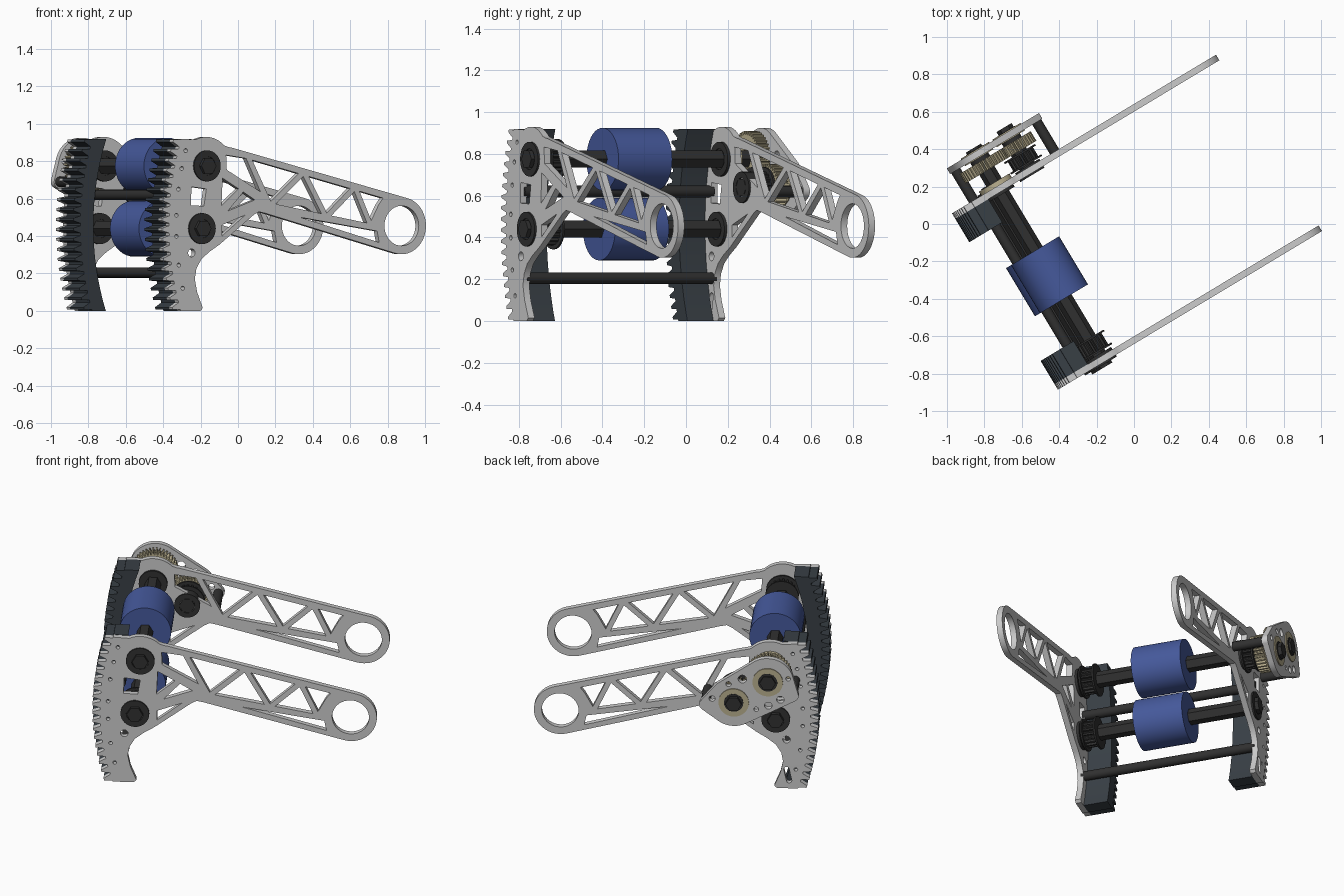
import bpy, bmesh
from math import sin, cos, asin, pi, radians, hypot
from mathutils import Matrix, Vector
from mathutils.geometry import convex_hull_2d

if "Cube" in bpy.data.objects:
    bpy.data.objects.remove(bpy.data.objects["Cube"])

# Local frame: s along the arms, t across the machine, z up; whole model is turned 31 degrees
TURN = Matrix.Rotation(radians(31), 4, 'Z') @ Matrix.Rotation(pi / 2, 4, 'X')


def material(name, rgb):
    m = bpy.data.materials.new(name)
    m.diffuse_color = (*rgb, 1)
    m.use_nodes = True
    m.node_tree.nodes["Principled BSDF"].inputs["Base Color"].default_value = m.diffuse_color
    return m


BLACK = material("black", (0.03, 0.03, 0.03))
SLATE = material("slate", (0.04, 0.05, 0.06))
BLUE = material("blue", (0.06, 0.10, 0.33))
TAN = material("tan", (0.50, 0.44, 0.28))


def slab(name, loops, t0, t1, mat=None):
    """Extrude an outline (first loop) with holes (other loops) from t0 to t1."""
    cu = bpy.data.curves.new(name, 'CURVE')
    cu.dimensions, cu.fill_mode, cu.extrude = '2D', 'BOTH', abs(t1 - t0) / 2
    for loop in loops:
        sp = cu.splines.new('POLY')
        sp.points.add(len(loop) - 1)
        for p, q in zip(sp.points, loop):
            p.co = (q[0], q[1], 0, 1)
        sp.use_cyclic_u = True
    tmp = bpy.data.objects.new(name + "_tmp", cu)
    bpy.context.collection.objects.link(tmp)
    me = bpy.data.meshes.new_from_object(tmp.evaluated_get(bpy.context.evaluated_depsgraph_get()))
    bpy.data.objects.remove(tmp)
    bm = bmesh.new()
    bm.from_mesh(me)
    bmesh.ops.remove_doubles(bm, verts=bm.verts, dist=1e-5)
    bmesh.ops.recalc_face_normals(bm, faces=bm.faces)
    bm.to_mesh(me)
    bm.free()
    me.transform(TURN @ Matrix.Translation((0, 0, -(t0 + t1) / 2)))
    me.name = name
    me.materials.clear()
    if mat:
        me.materials.append(mat)
    ob = bpy.data.objects.new(name, me)
    bpy.context.collection.objects.link(ob)
    bpy.ops.object.select_all(action='DESELECT')
    bpy.context.view_layer.objects.active = ob
    ob.select_set(True)
    bpy.ops.object.shade_smooth_by_angle(angle=radians(25))
    return ob


def arc(c, r, a0, a1, n):
    return [(c[0] + r * cos(a0 + (a1 - a0) * i / n), c[1] + r * sin(a0 + (a1 - a0) * i / n)) for i in range(n + 1)]


def circle(c, r, n=32):
    return arc(c, r, 0, 2 * pi, n)[:-1]


def rod(name, c, r, t0, t1, mat, n=32):
    return slab(name, [circle(c, r, n)], t0, t1, mat)


def ring(name, c, r, hole, t0, t1, mat):
    return slab(name, [circle(c, r), circle(c, hole)], t0, t1, mat)


def toothed(c, r_out, r_in, teeth):
    step = 2 * pi / teeth
    return [(c[0] + r * cos((i + f) * step), c[1] + r * sin((i + f) * step))
            for i in range(teeth) for f, r in ((0, r_in), (.25, r_in), (.45, r_out), (.8, r_out))]


def inset(poly, d=0.015):
    """Shrink a convex cell so that a strut is left around it."""
    p = [Vector(q) for q in poly]
    if sum(p[i - 1].cross(p[i]) for i in range(len(p))) < 0:
        p.reverse()
    out = []
    for i, v in enumerate(p):
        e1, e2 = (v - p[i - 1]).normalized(), (p[(i + 1) % len(p)] - v).normalized()
        n1, n2 = Vector((-e1.y, e1.x)), Vector((-e2.y, e2.x))
        out.append(v + (n1 + n2) * d / (1 + n1.dot(n2)))
    return out


def hull(circles):
    pts = [q for c, r in circles for q in circle(c, r, 48)]
    return [pts[i] for i in convex_hull_2d(pts)]


PIVOT, UPPER, LOWER, INPUT = (0.69, 0.455), (-0.527, 0.775), (-0.558, 0.44), (-0.33, 0.64)


# Toothed edge: an arc centred on the pivot hole, from the top down
def on_arc(r, phi):
    return (PIVOT[0] - r * cos(phi), PIVOT[1] + r * sin(phi))


N, TOP, BOTTOM = 18, 0.3265, -0.319
teeth = []
for i in range(N):
    for f, r in ((0.1, 1.45), (0.35, 1.495), (0.6, 1.495), (0.85, 1.45)):
        teeth.append(on_arc(r, TOP + (BOTTOM - TOP) * (i + f) / N))
corner_top, corner_low = [on_arc(1.45, TOP)], [on_arc(1.45, BOTTOM)]

# Side plate outline
outline = corner_top + teeth + corner_low + [
    (-0.565, 0), (-0.55, 0.015), (-0.585, 0.10), (-0.60, 0.17), (-0.59, 0.225), (-0.56, 0.275),
    (-0.51, 0.315), (-0.445, 0.355), (-0.23, 0.515), (-0.20, 0.53), (-0.16, 0.522)]
outline += arc(PIVOT, 0.152, radians(-104.6), radians(76.8), 32)
outline += [(-0.37, 0.873), (-0.39, 0.876)] + arc(UPPER, 0.155, radians(45), radians(115), 12)

# Truss openings of the arm and webs of the body
t1, t2, t3 = (-0.27, 0.829), (0.08, 0.742), (0.40, 0.662)
b1, b2, b3 = (-0.13, 0.562), (0.22, 0.50), (0.50, 0.45)
cells = [(t1, b1, t2), (t2, b1, b2), (t2, b2, t3), (t3, b2, b3), (t3, b3, (0.56, 0.56), (0.6, 0.612)),
         ((-0.2, 0.555), (0.55, 0.44), (0.57, 0.345)),
         ((-0.42, 0.85), t1, (-0.155, 0.60), (-0.415, 0.745)),
         ((-0.445, 0.47), (-0.20, 0.56), (-0.445, 0.37)),
         ((-0.635, 0.68), (-0.51, 0.665), (-0.53, 0.545), (-0.64, 0.55))]
front_cells = [((-0.44, 0.735), (-0.30, 0.655), (-0.45, 0.53)), ((-0.30, 0.655), (-0.19, 0.59), (-0.445, 0.50))]
small = [circle(PIVOT, 0.107, 40), circle((-0.62, 0.31), 0.022, 16)]
small += [circle(on_arc(1.405, p), 0.011, 12) for p in (-0.24, -0.15, -0.04, 0.04, 0.14, 0.22, 0.29)]
slot = arc((-0.62, 0.12), 0.016, 0, pi, 8) + arc((-0.635, 0.05), 0.016, pi, 2 * pi, 8)
rack = corner_top + teeth + corner_low + [
    on_arc(1.37, -0.3386 + 0.6849 * i / 16) for i in range(17)]

shared = [outline] + small + [inset(c) for c in cells]
slab("front_side_plate", shared + [inset(c) for c in front_cells], -0.55, -0.515)
slab("back_side_plate", shared + [slot], 0.515, 0.55)
for side, k in (("front", -1), ("back", 1)):
    slab(side + "_curved_rack", [rack], *sorted((k * 0.515, k * 0.37)), SLATE)
    # Shaft bearings in the plates
    for nm, c in (("upper", UPPER), ("lower", LOWER)):
        ring(f"{side}_{nm}_bearing", c, 0.083, 0.05, *sorted((k * 0.50, k * 0.56)), BLACK)
        rod(f"{side}_{nm}_bearing_core", c, 0.06, *sorted((k * 0.505, k * 0.554)), BLACK)

# Rollers on hexagonal shafts
for nm, c, end in (("upper", UPPER, 0.79), ("lower", LOWER, 0.58)):
    rod(nm + "_hex_shaft", c, 0.047, -0.575, end, BLACK, 6)
    rod(nm + "_roller", c, 0.15, -0.15, 0.15, BLUE, 40)

# Round tie rods between the plates
rod("upper_tie_rod", (-0.64, 0.62), 0.028, -0.53, 0.53, BLACK, 20)
rod("lower_tie_rod", (-0.62, 0.205), 0.028, -0.53, 0.53, BLACK, 20)


# Flanged belt pulleys
def pulley(name, c, t0, t1):
    slab(name, [toothed(c, 0.078, 0.066, 18)], t0, t1, BLACK)
    for i, t in enumerate((t0, t1 - 0.01)):
        rod(f"{name}_flange_{i}", c, 0.097, t, t + 0.01, BLACK)


pulley("upper_pulley", UPPER, -0.49, -0.40)
pulley("lower_pulley", LOWER, -0.49, -0.40)
pulley("input_pulley", INPUT, 0.565, 0.64)

# Gearbox outside the back plate
posts = [(-0.67, 0.69), (-0.165, 0.62)]
gearbox = hull([(UPPER, 0.15), (INPUT, 0.15)] + [(p, 0.035) for p in posts])
lightening = [circle(c, r, 16) for c, r in (((-0.645, 0.80), 0.014), ((-0.60, 0.665), 0.022), ((-0.53, 0.625), 0.022),
              ((-0.38, 0.79), 0.025), ((-0.30, 0.755), 0.016), ((-0.205, 0.66), 0.018), ((-0.46, 0.60), 0.014))]
slab("gearbox_plate", [gearbox, circle(UPPER, 0.088), circle(INPUT, 0.088)] + lightening, 0.735, 0.77)
rod("input_hex_shaft", INPUT, 0.047, 0.505, 0.80, BLACK, 6)
ring("input_bearing", INPUT, 0.075, 0.045, 0.505, 0.56, BLACK)
for nm, c, r, n in (("output", UPPER, 0.135, 40), ("input", INPUT, 0.112, 32)):
    slab(nm + "_gear", [toothed(c, r, r - 0.018, n), circle(c, 0.045, 24)], 0.65, 0.71, TAN)
    ring(nm + "_gearbox_bearing", c, 0.088, 0.055, 0.73, 0.776, TAN)
    ring(nm + "_gearbox_collar", c, 0.056, 0.04, 0.71, 0.778, BLACK)
ring("output_plate_bearing", UPPER, 0.095, 0.05, 0.55, 0.575, TAN)
for i, p in enumerate(posts):
    rod(f"gearbox_standoff_{i}", p, 0.028, 0.55, 0.735, BLACK, 16)
